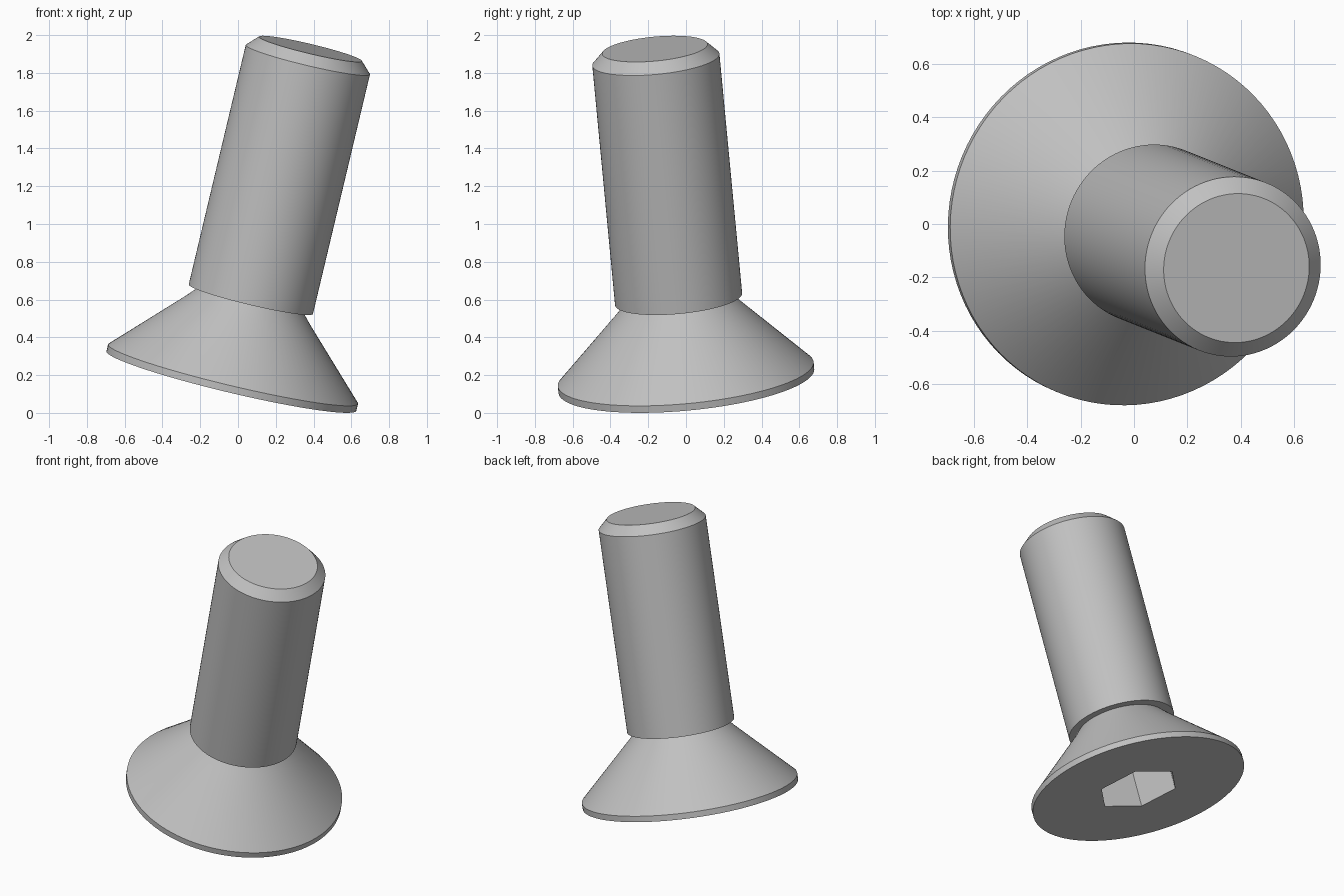
import bpy, bmesh, math
from mathutils import Vector, Matrix

cube = bpy.data.objects.get("Cube")
if cube:
    bpy.data.objects.remove(cube, do_unlink=True)

SEGMENTS = 96
AXIS = Vector((0.2305, -0.092, 0.9686)).normalized()
BASE = Vector((-0.035, 0.002, 0.169))

steel = bpy.data.materials.new("grey steel")
steel.use_nodes = True
GREY = (0.53, 0.53, 0.53, 1)
steel.diffuse_color = GREY
steel.node_tree.nodes["Principled BSDF"].inputs["Base Color"].default_value = GREY


def make_object(name, bm):
    bmesh.ops.recalc_face_normals(bm, faces=bm.faces)
    mesh = bpy.data.meshes.new(name)
    bm.to_mesh(mesh)
    bm.free()
    mesh.materials.append(steel)
    obj = bpy.data.objects.new(name, mesh)
    bpy.context.collection.objects.link(obj)
    return obj


def lathe(name, profile):
    """Closed solid turned around z from (radius, height) pairs."""
    bm = bmesh.new()
    rings = []
    for r, z in profile:
        ring = bmesh.ops.create_circle(bm, segments=SEGMENTS, radius=r,
                                       matrix=Matrix.Translation((0, 0, z)))
        rings.append(ring["verts"])
    for low, high in zip(rings, rings[1:]):
        for i in range(SEGMENTS):
            j = (i + 1) % SEGMENTS
            bm.faces.new((low[i], low[j], high[j], high[i]))
    bm.faces.new(rings[0])
    bm.faces.new(rings[-1])
    return make_object(name, bm)


# Countersunk head, undercut neck, shaft and chamfered tip
screw = lathe("countersunk_screw", [
    (0.68, 0), (0.68, 0.038), (0.338, 0.385), (0.282, 0.447),
    (0.338, 0.447), (0.338, 1.756), (0.28, 1.815)])

# Hexagonal drive socket cut into the head
DEPTH = 0.28
bm = bmesh.new()
bmesh.ops.create_cone(bm, cap_ends=True, segments=6, radius1=0.262, radius2=0.262,
                      depth=2 * DEPTH)
# put one corner at 45 degrees
first = bm.verts[:][0].co
turn = math.radians(45) - math.atan2(first.y, first.x)
bmesh.ops.rotate(bm, verts=bm.verts, matrix=Matrix.Rotation(turn, 3, 'Z'))
cutter = make_object("socket_cutter", bm)
cutter.hide_render = True

bpy.ops.object.select_all(action='DESELECT')
bpy.context.view_layer.objects.active = screw
screw.select_set(True)
cut = screw.modifiers.new("hex_socket", 'BOOLEAN')
cut.operation = 'DIFFERENCE'
cut.solver = 'EXACT'
cut.object = cutter
bpy.ops.object.modifier_apply(modifier=cut.name)
bpy.data.objects.remove(cutter, do_unlink=True)
bpy.ops.object.shade_smooth_by_angle(angle=math.radians(25))

# Lean the screw so that it rests on the rim of its head
lean = Vector((0, 0, 1)).rotation_difference(AXIS).to_matrix().to_4x4()
screw.matrix_world = Matrix.Translation(BASE) @ lean
